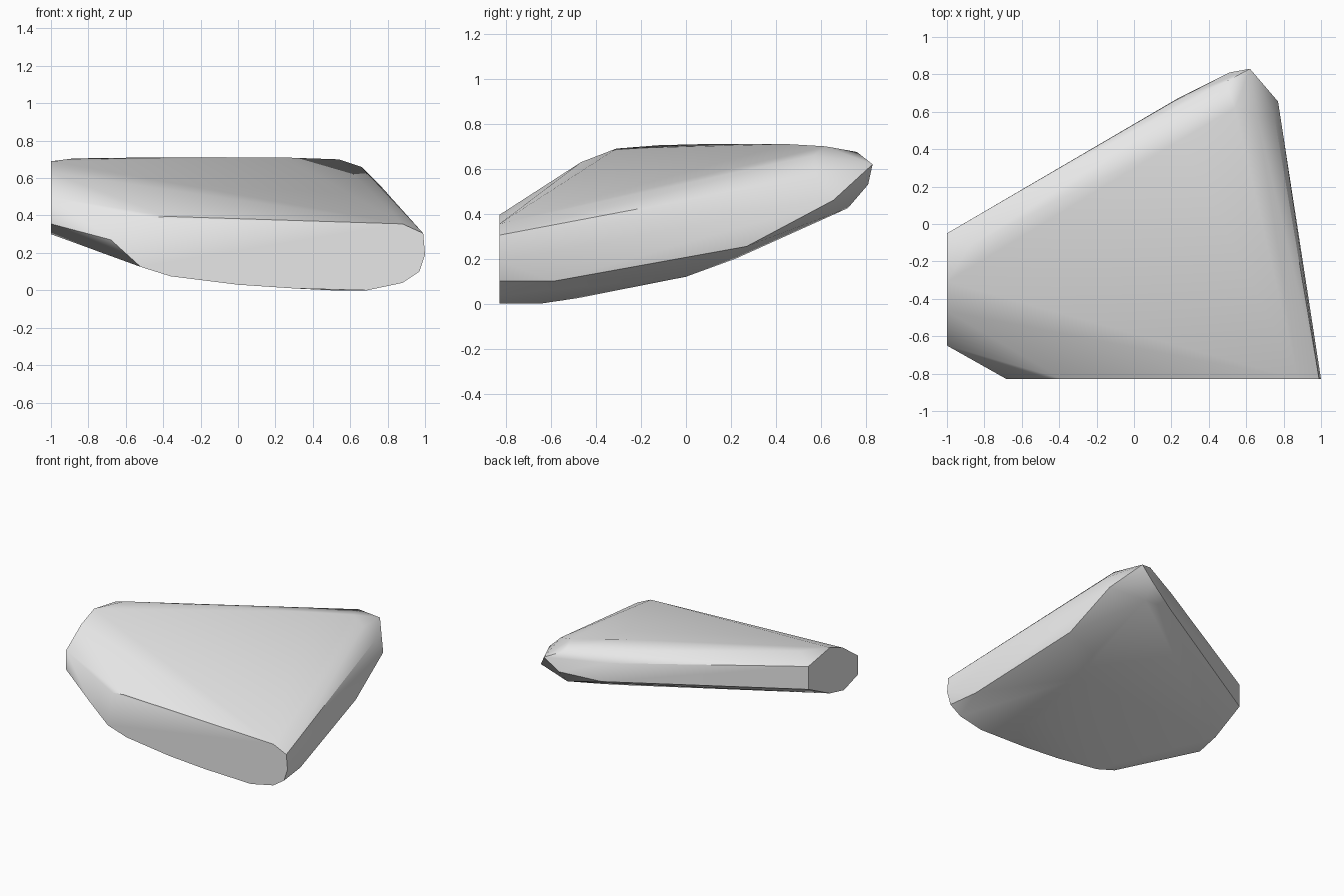
import bpy, bmesh, math

cube = bpy.data.objects.get("Cube")
if cube:
    bpy.data.objects.remove(cube, do_unlink=True)

# One plain stone colour
stone = bpy.data.materials.new("stone_grey")
stone.use_nodes = True
stone.diffuse_color = (0.8, 0.8, 0.8, 1)
stone.node_tree.nodes["Principled BSDF"].inputs["Base Color"].default_value = (0.8, 0.8, 0.8, 1)

# Flat cut at the front, as (x, z)
front_cut = [(-0.68, 0.27), (-0.48, 0.385), (-0.38, 0.395), (0.88, 0.355),
             (0.99, 0.305), (1.0, 0.19), (0.97, 0.10), (0.88, 0.04), (0.69, 0.0),
             (0.30, 0.01), (0.0, 0.03), (-0.36, 0.075), (-0.52, 0.125)]

# Flat cut at the right end, as (y, z)
end_cut = [(-0.05, 0.645), (-0.31, 0.69), (-0.466, 0.63), (-0.65, 0.50),
           (-0.65, 0.355), (-0.48, 0.30), (-0.31, 0.34), (-0.05, 0.47)]

# Top ridge, back corner, left side and belly, as (x, y, z)
ridge = [(-0.88, -0.12, 0.705), (-0.5, 0.08, 0.71), (0.25, 0.45, 0.71), (0.54, 0.62, 0.70)]
back = [(0.21, 0.655, 0.617), (0.24, 0.675, 0.475), (0.49, 0.76, 0.675),
        (0.51, 0.81, 0.53), (0.50, 0.72, 0.425), (0.62, 0.83, 0.62)]
side = [(0.66, 0.57, 0.66), (0.75, 0.58, 0.572), (0.77, 0.655, 0.46),
        (0.807, 0.27, 0.255), (0.94, -0.59, 0.10)]
belly = [(0.50, -0.65, 0.0), (0.45, -0.48, 0.025), (0.50, 0.0, 0.12), (0.55, 0.22, 0.20)]

points = [(x, -0.83, z) for x, z in front_cut]
points += [(-1.0, y, z) for y, z in end_cut]
points += ridge + back + side + belly

# Wrap the outlines in one faceted chunk and merge the flat cuts
bm = bmesh.new()
for p in points:
    bm.verts.new(p)
hull = bmesh.ops.convex_hull(bm, input=bm.verts[:])
loose = {g for g in hull["geom_interior"] + hull["geom_unused"]
         if isinstance(g, bmesh.types.BMVert)}
bmesh.ops.delete(bm, geom=[v for v in loose if v.is_valid and not v.link_faces], context='VERTS')
bmesh.ops.dissolve_limit(bm, angle_limit=math.radians(1), verts=bm.verts[:], edges=bm.edges[:])
bmesh.ops.recalc_face_normals(bm, faces=bm.faces[:])

mesh = bpy.data.meshes.new("rock_chunk")
bm.to_mesh(mesh)
bm.free()
mesh.materials.append(stone)
rock = bpy.data.objects.new("rock_chunk", mesh)
bpy.context.collection.objects.link(rock)

# Soft shading across shallow facets, crisp edges around the cuts
bpy.ops.object.select_all(action='DESELECT')
rock.select_set(True)
bpy.context.view_layer.objects.active = rock
bpy.ops.object.shade_smooth_by_angle(angle=math.radians(30))
